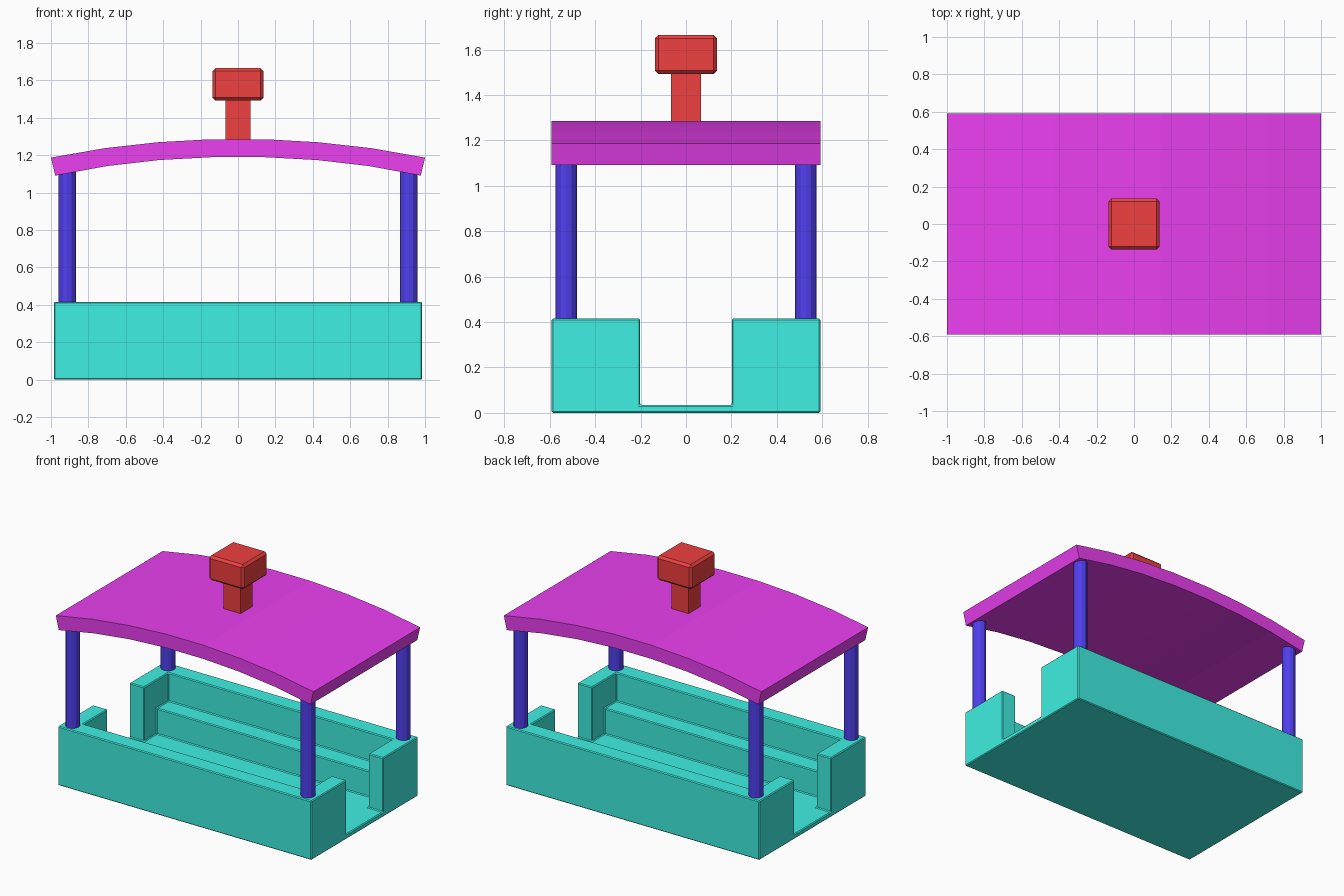
import bpy, bmesh
from mathutils import Vector

if "Cube" in bpy.data.objects:
    bpy.data.objects.remove(bpy.data.objects["Cube"])


def paint(name, rgb):
    m = bpy.data.materials.new(name)
    m.diffuse_color = (*rgb, 1)
    m.use_nodes = True
    m.node_tree.nodes["Principled BSDF"].inputs["Base Color"].default_value = m.diffuse_color
    return m


TEAL = paint("teal", (0.05, 0.87, 0.76))
BLUE = paint("blue", (0.08, 0.05, 0.87))
PINK = paint("magenta", (0.83, 0.05, 0.87))
RED = paint("red", (0.87, 0.05, 0.05))


def finish(name, bm, mat=None):
    bmesh.ops.recalc_face_normals(bm, faces=bm.faces)
    me = bpy.data.meshes.new(name)
    bm.to_mesh(me)
    bm.free()
    ob = bpy.data.objects.new(name, me)
    bpy.context.collection.objects.link(ob)
    if mat:
        me.materials.append(mat)
    return ob


def box(name, hx, hy, z0, z1, mat=None):
    bm = bmesh.new()
    bmesh.ops.create_cube(bm, size=1)
    for v in bm.verts:
        v.co = (v.co.x * 2 * hx, v.co.y * 2 * hy, z0 + (v.co.z + 0.5) * (z1 - z0))
    return finish(name, bm, mat)


def bevel(ob, width):
    b = ob.modifiers.new("bevel", 'BEVEL')
    b.width = width
    b.segments = 1
    b.limit_method = 'ANGLE'


# Cabin tub: seat-level hollow, foot well and doorways cut from one block
tub = box("cabin_tub", 0.985, 0.592, 0, 0.415, TEAL)
cuts = [("seat_cutter", 0.87, 0.47, 0.215),
        ("well_cutter", 0.87, 0.34, 0.035),
        ("door_cutter", 1.2, 0.202, 0.035)]
bpy.context.view_layer.objects.active = tub
for name, hx, hy, z0 in cuts:
    cutter = box(name, hx, hy, z0, 0.8)
    cutter.hide_render = True
    mod = tub.modifiers.new(name, 'BOOLEAN')
    mod.operation = 'DIFFERENCE'
    mod.solver = 'EXACT'
    mod.object = cutter
    bpy.ops.object.modifier_apply(modifier=mod.name)
    bpy.data.objects.remove(cutter)
bevel(tub, 0.006)

# Corner posts
for sx in (-1, 1):
    for sy in (-1, 1):
        bm = bmesh.new()
        bmesh.ops.create_cone(bm, cap_ends=True, segments=12,
                              radius1=0.047, radius2=0.047, depth=0.73)
        bmesh.ops.translate(bm, verts=bm.verts,
                            vec=(sx * 0.913, sy * 0.528, 0.405 + 0.365))
        side = ("left" if sx < 0 else "right")
        finish(("front_" if sy < 0 else "back_") + side + "_post", bm, BLUE)

# Arched roof: mirrored half profile extruded along y
top = [(0.148, 1.285), (0.43, 1.269), (0.715, 1.237), (1.0, 1.187)]
low = [(0.145, 1.189), (0.422, 1.174), (0.70, 1.142), (0.977, 1.091)]
upper = [(-x, z) for x, z in reversed(top)] + top
lower = [(-x, z) for x, z in reversed(low)] + low
bm = bmesh.new()
face = bm.faces.new([bm.verts.new((x, -0.592, z)) for x, z in upper + lower[::-1]])
ext = bmesh.ops.extrude_face_region(bm, geom=[face], use_keep_orig=True)
bmesh.ops.translate(bm, vec=Vector((0, 1.184, 0)),
                    verts=[g for g in ext["geom"] if isinstance(g, bmesh.types.BMVert)])
finish("roof", bm, PINK)

# Hanger on the roof
box("hanger_stem", 0.067, 0.067, 1.27, 1.51, RED)
bevel(box("hanger_block", 0.137, 0.137, 1.492, 1.665, RED), 0.016)
